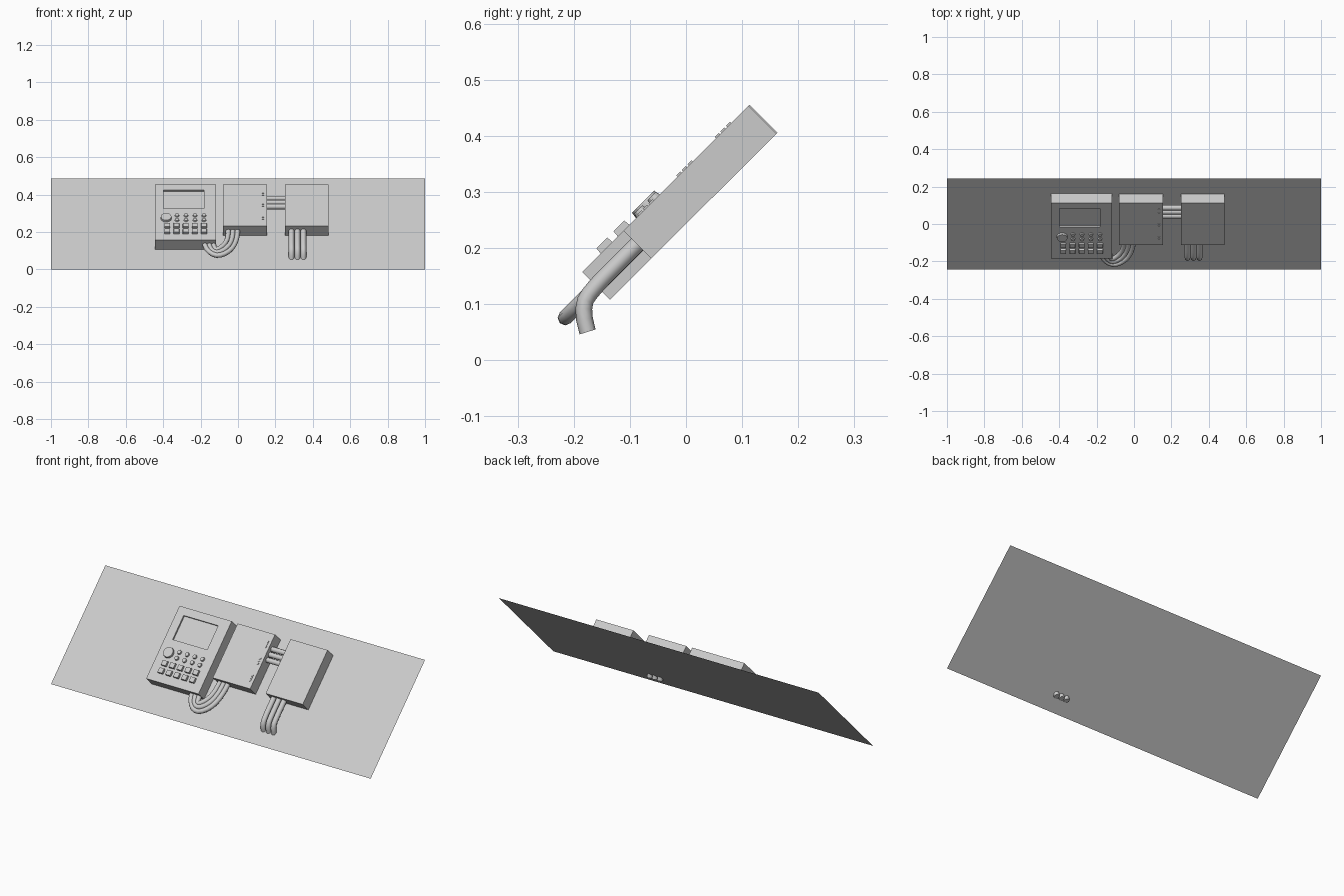
import bpy, bmesh, math
from mathutils import Matrix, Vector

if "Cube" in bpy.data.objects:
    bpy.data.objects.remove(bpy.data.objects["Cube"])

# Board frame: local x across, y up the 45 degree slope, z out of the board
M = Matrix.Translation((0, 0, 0.243)) @ Matrix.Rotation(math.radians(45), 4, 'X')


def finish(name, bm):
    me = bpy.data.meshes.new(name)
    bm.to_mesh(me)
    bm.free()
    ob = bpy.data.objects.new(name, me)
    ob.matrix_world = M
    bpy.context.collection.objects.link(ob)
    return ob


def block(name, x0, x1, y0, y1, z0, z1, taper=1.0):
    bm = bmesh.new()
    bmesh.ops.create_cube(bm, size=1)
    for v in bm.verts:
        s = taper if v.co.z > 0 else 1
        v.co = Vector(((x0 + x1) / 2 + v.co.x * s * (x1 - x0),
                       (y0 + y1) / 2 + v.co.y * s * (y1 - y0),
                       z1 if v.co.z > 0 else z0))
    return finish(name, bm)


def disc(name, x, y, r, z0, z1, taper=1.0, sides=16):
    bm = bmesh.new()
    bmesh.ops.create_cone(bm, cap_ends=True, segments=sides, radius1=r, radius2=r * taper,
                          depth=z1 - z0,
                          matrix=Matrix.Translation((x, y, (z0 + z1) / 2)))
    return finish(name, bm)


def cable(name, pts, r=0.0145):
    cu = bpy.data.curves.new(name, 'CURVE')
    cu.dimensions = '3D'
    cu.bevel_depth = r
    cu.bevel_resolution = 2
    cu.use_fill_caps = True
    sp = cu.splines.new('NURBS')
    sp.points.add(len(pts) - 1)
    for p, co in zip(sp.points, pts):
        p.co = (*co, 1)
    sp.order_u = 3
    sp.use_endpoint_u = True
    sp.resolution_u = 3
    ob = bpy.data.objects.new(name, cu)
    ob.matrix_world = M
    bpy.context.collection.objects.link(ob)
    bpy.ops.object.select_all(action='DESELECT')
    ob.select_set(True)
    bpy.context.view_layer.objects.active = ob
    bpy.ops.object.convert(target='MESH')
    bpy.ops.object.shade_smooth_by_angle(angle=math.radians(50))


# Thin mounting board, a single sheet
bm = bmesh.new()
bm.faces.new([bm.verts.new((x, y, 0)) for x, y in
              ((-1, -0.3436), (1, -0.3436), (1, 0.3436), (-1, 0.3436))])
finish("mounting_board", bm)

# Three housings
TOP = 0.0704
control = block("control_box", -0.445, -0.118, -0.191, 0.23, 0, TOP)
block("middle_box", -0.08, 0.154, -0.087, 0.2275, 0, TOP)
block("right_box", 0.251, 0.483, -0.087, 0.2275, 0, TOP)

# Recessed screen cut into the control box
cutter = block("screen_cutter", -0.398, -0.182, 0.048, 0.187, TOP - 0.010, TOP + 0.05)
cutter.hide_render = True
mod = control.modifiers.new("screen", 'BOOLEAN')
mod.operation = 'DIFFERENCE'
mod.solver = 'EXACT'
mod.object = cutter
bpy.context.view_layer.objects.active = control
bpy.ops.object.modifier_apply(modifier="screen")
bpy.data.objects.remove(cutter)

# Dial, round buttons and square keys
disc("dial", -0.384, -0.026, 0.030, TOP - 0.003, TOP + 0.012, 0.93, 20)
for i in range(4):
    for y in (-0.008, -0.042):
        disc("round_button", -0.326 + i * 0.048, y, 0.013, TOP - 0.003, TOP + 0.008, 0.8, 12)
for i in range(5):
    for y in (-0.087, -0.130):
        x = -0.378 + i * 0.049
        block("square_key", x - 0.016, x + 0.016, y - 0.015, y + 0.015,
              TOP - 0.003, TOP + 0.012, 0.9)

# Small indicator marks on the middle box
for yc in (0.165, 0.068, -0.03):
    for k in (-1, 0, 1):
        y = yc + k * 0.014
        block("indicator", 0.129, 0.138, y - 0.005, y + 0.005, TOP - 0.002, TOP + 0.003)

# Cables, three per bundle
for t in (-1, 0, 1):
    # straight link between middle and right boxes
    y = 0.127 + t * 0.031
    cable("link_cable", [(0.14, y, 0.035), (0.2, y, 0.035), (0.265, y, 0.035)])
    # loop from control box to middle box
    loop = [(-0.155 - 0.024 * t, -0.175), (-0.152 - 0.024 * t, -0.225),
            (-0.112, -0.258 - 0.027 * t), (-0.055 + 0.02 * t, -0.215 - 0.02 * t),
            (-0.027 + 0.025 * t, -0.14), (-0.027 + 0.025 * t, -0.075)]
    cable("loop_cable", [(x, y, 0.034) for x, y in loop], 0.0135)
    # outlet cable bending down through the board
    x = 0.318 + t * 0.032
    cable("outlet_cable", [(x, -0.075, 0.036), (x, -0.135, 0.036), (x, -0.19, 0.036),
                           (x, -0.238, 0.03), (x, -0.26, -0.012)], 0.015)
